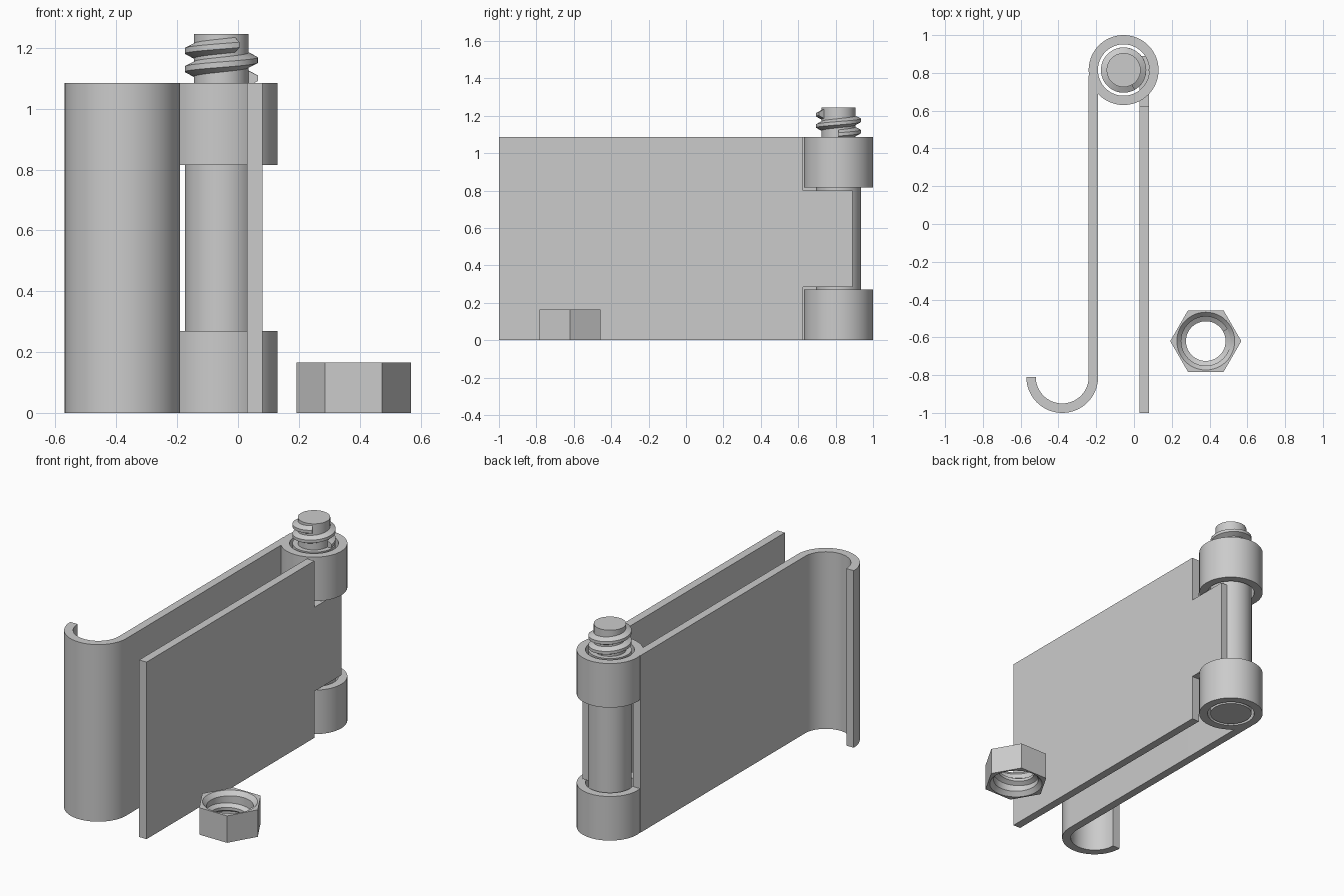
import bpy
import bmesh
from math import sin, cos, pi, radians

cube = bpy.data.objects.get("Cube")
if cube:
    bpy.data.objects.remove(cube, do_unlink=True)

STEEL = (0.6, 0.6, 0.6, 1)
steel = bpy.data.materials.new("steel_grey")
steel.use_nodes = True
steel.diffuse_color = STEEL
steel.node_tree.nodes["Principled BSDF"].inputs["Base Color"].default_value = STEEL

PIN = (-0.055, 0.815)      # hinge axis
NUT = (0.38, -0.62)        # loose nut centre
HEIGHT = 1.085
KNUCKLE = 0.27             # knuckle height
WALL = 0.05                # sheet thickness
PITCH = 0.06


def finish(name, bm, at=(0, 0)):
    bmesh.ops.recalc_face_normals(bm, faces=bm.faces)
    mesh = bpy.data.meshes.new(name)
    bm.to_mesh(mesh)
    bm.free()
    obj = bpy.data.objects.new(name, mesh)
    obj.location = (at[0], at[1], 0)
    bpy.context.collection.objects.link(obj)
    mesh.materials.append(steel)
    bpy.ops.object.select_all(action="DESELECT")
    bpy.context.view_layer.objects.active = obj
    obj.select_set(True)
    bpy.ops.object.shade_smooth_by_angle(angle=radians(25))
    return obj


def bridge(bm, a, b):
    """Join two closed loops of vertices with quads."""
    n = len(a)
    for i in range(n):
        bm.faces.new((a[i], a[(i + 1) % n], b[(i + 1) % n], b[i]))


def extrude(name, outline, offset):
    """Extrude a flat outline of 3D points."""
    bm = bmesh.new()
    a = [bm.verts.new(p) for p in outline]
    b = [bm.verts.new([c + d for c, d in zip(p, offset)]) for p in outline]
    bridge(bm, a, b)
    bm.faces.new(a)
    bm.faces.new(b)
    return finish(name, bm)


def lathe(name, profile, at, closed=False, steps=72):
    """Turn (radius, z) points about the z axis; radius may depend on angle."""
    bm = bmesh.new()
    rings = []
    for radius, z in profile:
        ring = []
        for i in range(steps):
            t = 2 * pi * i / steps
            r = radius(t) if callable(radius) else radius
            ring.append(bm.verts.new((r * cos(t), r * sin(t), z)))
        rings.append(ring)
    for a, b in zip(rings, rings[1:]):
        bridge(bm, a, b)
    if closed:
        bridge(bm, rings[-1], rings[0])
    else:
        bm.faces.new(rings[0])
        bm.faces.new(rings[-1])
    return finish(name, bm, at)


def thread(name, root, crest, z0, turns, at, half_root=0.027, half_crest=0.009):
    """Right-handed helical ridge from the root radius to the crest radius."""
    section = [(root, -half_root), (crest, -half_crest),
               (crest, half_crest), (root, half_root)]
    bm = bmesh.new()
    loops = []
    count = int(turns * 48)
    for i in range(count + 1):
        t = 2 * pi * i / 48
        z = z0 + PITCH * i / 48
        loops.append([bm.verts.new((r * cos(t), r * sin(t), z + h)) for r, h in section])
    for a, b in zip(loops, loops[1:]):
        bridge(bm, a, b)
    bm.faces.new(loops[0])
    bm.faces.new(loops[-1])
    return finish(name, bm, at)


# Hooked leaf: straight sheet with a half-round lip at its front end
hook_x, hook_y, outer, leaf_end = -0.38, -0.81, 0.19, 0.785
arc = [-pi * i / 32 for i in range(33)]
lip = [(hook_x + outer * cos(t), hook_y + outer * sin(t), 0) for t in arc]
inside = [(hook_x + (outer - WALL) * cos(t), hook_y + (outer - WALL) * sin(t), 0)
          for t in reversed(arc)]
extrude("hooked_leaf",
        [(hook_x + outer, leaf_end, 0)] + lip + inside
        + [(hook_x + outer - WALL, leaf_end, 0)],
        (0, 0, HEIGHT))

# Knuckles rolled round the pin
for name, z in (("lower_knuckle", 0), ("upper_knuckle", HEIGHT - KNUCKLE)):
    top = z + KNUCKLE
    lathe(name, [(0.185, z), (0.185, top), (0.136, top), (0.136, z)], PIN, closed=True)

# Flat leaf with a tongue reaching between the knuckles to the pin
low, high, shoulder, tip = KNUCKLE + 0.015, HEIGHT - KNUCKLE - 0.015, 0.625, 0.89
side = [(-1, 0), (shoulder, 0), (shoulder, low), (tip, low),
        (tip, high), (shoulder, high), (shoulder, HEIGHT), (-1, HEIGHT)]
extrude("flat_leaf", [(0.03, y, z) for y, z in side], (WALL, 0, 0))

# Hinge pin with a narrower threaded end
lathe("hinge_pin", [(0.12, 0), (0.12, HEIGHT), (0.09, HEIGHT), (0.09, 1.245)], PIN)
thread("pin_thread", 0.085, 0.12, 1.1, 1.85, PIN)


# Loose hexagonal nut with countersunk bore
def hexagon(t):
    return 0.163 / cos((t % (pi / 3)) - pi / 6)


nut_top, bore, sink = 0.165, 0.13, 0.153
lathe("nut", [(hexagon, 0), (hexagon, nut_top), (sink, nut_top),
              (bore, nut_top - 0.025), (bore, 0.025), (sink, 0)], NUT, closed=True)
thread("nut_thread", 0.133, 0.105, 0.05, 1.1, NUT)
